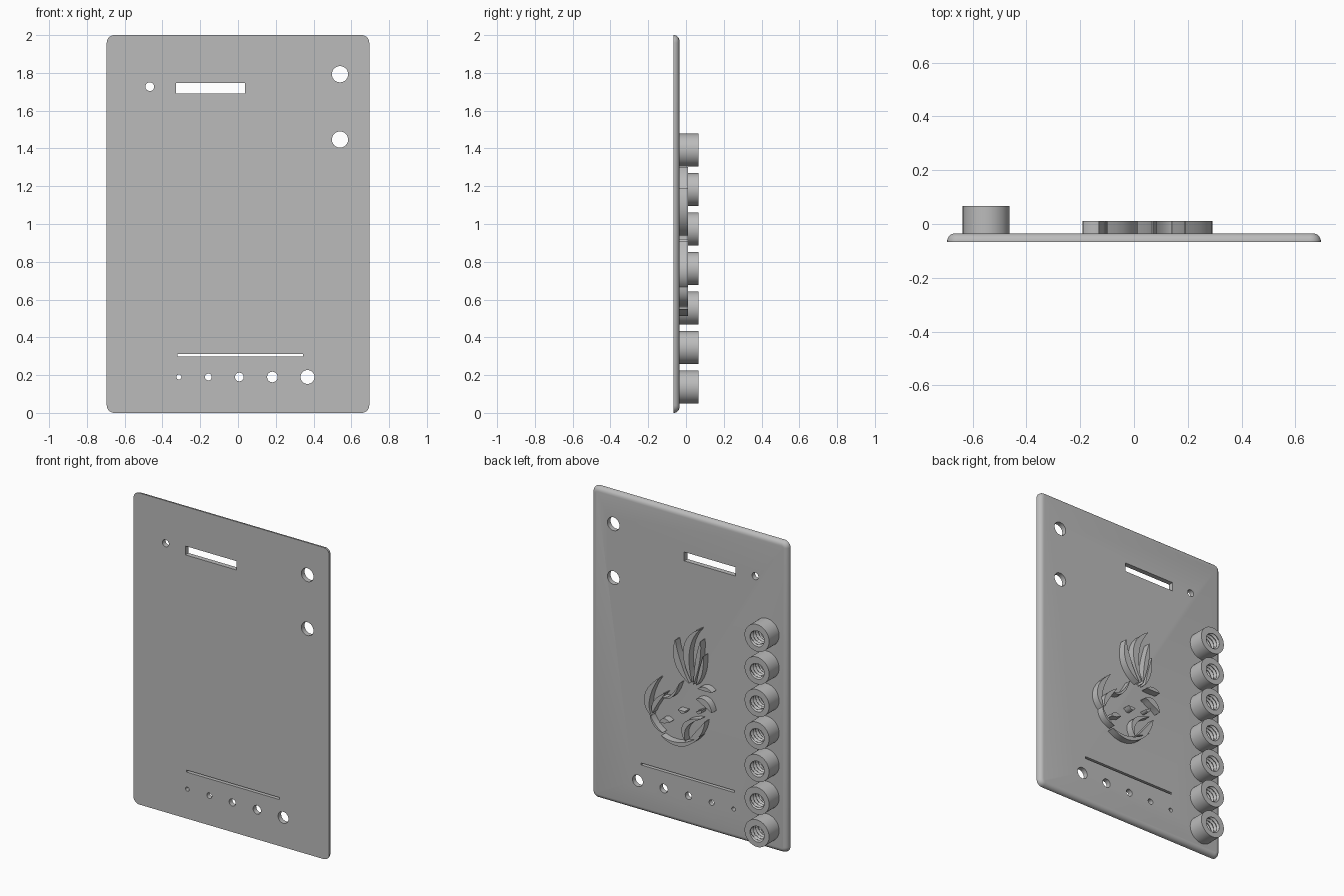
import bpy, bmesh, math
from mathutils import Matrix, Vector

cube = bpy.data.objects.get("Cube")
if cube:
    bpy.data.objects.remove(cube, do_unlink=True)

FRONT, BACK = -0.067, -0.035
RELIEF_TOP, BOSS_TOP = 0.011, 0.067
WIDTH, HEIGHT = 1.39, 2.0

grey = bpy.data.materials.new("plain_grey")
grey.use_nodes = True
colour = (0.5, 0.5, 0.5, 1)
grey.diffuse_color = colour
grey.node_tree.nodes["Principled BSDF"].inputs["Base Color"].default_value = colour


def make_object(name, bm):
    bmesh.ops.recalc_face_normals(bm, faces=bm.faces)
    mesh = bpy.data.meshes.new(name)
    bm.to_mesh(mesh)
    bm.free()
    mesh.materials.append(grey)
    obj = bpy.data.objects.new(name, mesh)
    bpy.context.collection.objects.link(obj)
    return obj


def activate(obj):
    bpy.ops.object.select_all(action="DESELECT")
    obj.select_set(True)
    bpy.context.view_layer.objects.active = obj


def smooth(obj):
    activate(obj)
    bpy.ops.object.shade_smooth_by_angle(angle=math.radians(30))


def add_box(bm, x0, x1, y0, y1, z0, z1):
    size = Vector((x1 - x0, y1 - y0, z1 - z0))
    centre = Vector((x0 + x1, y0 + y1, z0 + z1)) / 2
    bmesh.ops.create_cube(bm, size=1, matrix=Matrix.Translation(centre) @ Matrix.Diagonal(size).to_4x4())


# Panel: rounded corners, then a rounded rim on the back only
bm = bmesh.new()
add_box(bm, -WIDTH / 2, WIDTH / 2, FRONT, BACK, 0, HEIGHT)
corners = [e for e in bm.edges if abs(e.verts[0].co.y - e.verts[1].co.y) > 0.01]
bmesh.ops.bevel(bm, geom=corners, offset=0.04, segments=6, profile=0.5, affect="EDGES")
rim = [e for e in bm.edges if all(v.co.y > BACK - 0.001 for v in e.verts)]
bmesh.ops.bevel(bm, geom=rim, offset=0.029, segments=5, profile=0.5, affect="EDGES")
panel = make_object("panel", bm)

# Holes and slots through the panel
bm = bmesh.new()
turn = Matrix.Rotation(math.pi / 2, 4, "X")
holes = [(-0.467, 1.727, 0.023), (0.54, 1.793, 0.043), (0.54, 1.447, 0.043)]
holes += [(x, 0.19, r) for x, r in
          ((-0.313, 0.013), (-0.157, 0.018), (0.007, 0.023), (0.182, 0.028), (0.368, 0.037))]
for x, z, r in holes:
    bmesh.ops.create_cone(bm, cap_ends=True, segments=32, radius1=r, radius2=r, depth=0.3,
                          matrix=Matrix.Translation((x, BACK, z)) @ turn)
add_box(bm, -0.327, 0.037, -0.2, 0.1, 1.69, 1.747)
add_box(bm, -0.32, 0.343, -0.2, 0.1, 0.298, 0.311)
cutter = make_object("hole_cutter", bm)
cutter.hide_render = True
cut = panel.modifiers.new("holes", "BOOLEAN")
cut.operation = "DIFFERENCE"
cut.solver = "EXACT"
cut.object = cutter
activate(panel)
bpy.ops.object.modifier_apply(modifier="holes")
bpy.data.objects.remove(cutter, do_unlink=True)
smooth(panel)


# Threaded bosses: a tube whose bore follows a helical ridge
def threaded_boss(name, x, z, outer=0.087, bore=0.05, ridge=0.006, pitch=0.025, sides=40):
    bm = bmesh.new()
    floor = BACK - 0.002
    rows = [(floor, None), (BOSS_TOP, None)]
    steps = 24
    rows += [(BOSS_TOP + (floor - BOSS_TOP) * i / steps, bore) for i in range(steps + 1)]
    rings = []
    for y, radius in rows:
        ring = []
        for k in range(sides):
            phase = (y / pitch - k / sides) % 1
            r = outer if radius is None else radius + ridge * (4 * abs(phase - 0.5) - 1)
            a = math.tau * k / sides
            ring.append(bm.verts.new((x + r * math.cos(a), y, z + r * math.sin(a))))
        rings.append(ring)
    for low, high in zip(rings, rings[1:]):
        for k in range(sides):
            n = (k + 1) % sides
            bm.faces.new((low[k], low[n], high[n], high[k]))
    smooth(make_object(name, bm))


for i in range(7):
    threaded_boss(f"threaded_boss_{i + 1}", -0.55, 0.137 + 0.209 * i)


# Raised ornament: tapering curved blades standing on the back face
def blade(name, start, middle, end, width, steps=10):
    a, m, b = (Vector(p) for p in (start, middle, end))
    control = 2 * m - (a + b) / 2
    left, right = [], []
    for i in range(steps + 1):
        t = i / steps
        p = a * (1 - t) ** 2 + control * 2 * t * (1 - t) + b * t * t
        d = ((control - a) * (1 - t) + (b - control) * t).normalized()
        side = Vector((-d.y, d.x)) * width / 2 * (0.1 + 0.9 * math.sin(math.pi * t))
        left.append(p + side)
        right.append(p - side)
    bm = bmesh.new()
    layers = [[[bm.verts.new((p.x, y, p.y)) for p in edge] for edge in (left, right)]
              for y in (BACK - 0.002, RELIEF_TOP)]
    (bl, br), (tl, tr) = layers
    for i in range(steps):
        j = i + 1
        for quad in ((bl[i], bl[j], br[j], br[i]), (tl[i], tl[j], tr[j], tr[i]),
                     (bl[i], bl[j], tl[j], tl[i]), (br[i], br[j], tr[j], tr[i])):
            bm.faces.new(quad)
    for i in (0, steps):
        bm.faces.new((bl[i], br[i], tr[i], tl[i]))
    smooth(make_object(name, bm))


groups = {
    "upper_blade": [
        ((0.07, 1.19), (0.05, 1.05), (-0.03, 0.94), 0.045),
        ((-0.1, 1.3), (-0.01, 1.15), (-0.05, 0.95), 0.045),
        ((-0.11, 1.23), (-0.09, 1.1), (-0.06, 0.94), 0.03),
        ((-0.13, 1.14), (-0.11, 1.03), (-0.08, 0.94), 0.025)],
    "side_blade": [
        ((0.19, 0.91), (0.27, 0.77), (0.24, 0.66), 0.04),
        ((0.14, 0.83), (0.21, 0.75), (0.23, 0.68), 0.03),
        ((0.17, 0.8), (0.1, 0.82), (0.04, 0.92), 0.015),
        ((-0.09, 0.92), (-0.14, 0.93), (-0.19, 0.92), 0.025),
        ((-0.08, 0.85), (-0.14, 0.84), (-0.19, 0.79), 0.04)],
    "lower_blade": [
        ((0.25, 0.67), (0.22, 0.61), (0.16, 0.57), 0.015),
        ((0.17, 0.55), (0.03, 0.53), (-0.11, 0.62), 0.025),
        ((0, 0.56), (0, 0.66), (-0.11, 0.73), 0.03),
        ((-0.03, 0.58), (-0.09, 0.63), (-0.14, 0.72), 0.035),
        ((0.18, 0.63), (0.15, 0.65), (0.11, 0.65), 0.03)],
    "centre_chip": [
        ((0.05, 0.75), (0.02, 0.74), (0, 0.75), 0.02),
        ((-0.08, 0.77), (-0.1, 0.77), (-0.12, 0.79), 0.02)],
}
for group, blades in groups.items():
    for i, shape in enumerate(blades, 1):
        blade(f"{group}_{i}", *shape)
